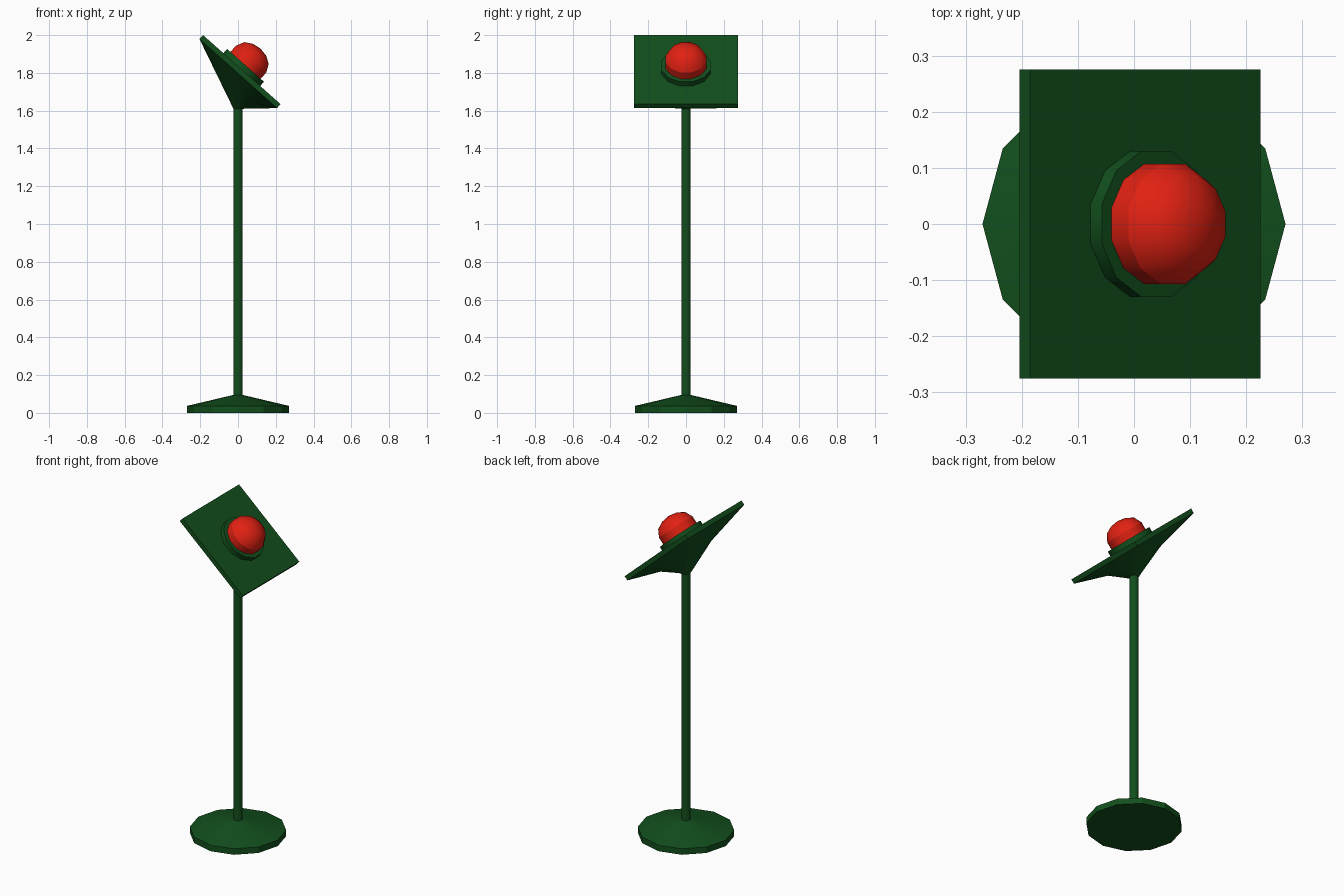
import bpy, bmesh, math
from mathutils import Matrix, Vector

if "Cube" in bpy.data.objects:
    bpy.data.objects.remove(bpy.data.objects["Cube"])

N = 12
TILT = math.radians(41.7)
# frame of the tilted panel: origin at the middle of its upper face
PANEL = Matrix.Translation((0.02, 0, 1.8175)) @ Matrix.Rotation(TILT, 4, 'Y')
HALF, THICK = 0.275, 0.028


def material(name, rgb):
    m = bpy.data.materials.new(name)
    m.diffuse_color = (*rgb, 1)
    m.use_nodes = True
    m.node_tree.nodes["Principled BSDF"].inputs["Base Color"].default_value = m.diffuse_color
    return m


GREEN = material("green_paint", (0.006, 0.078, 0.012))
RED = material("red_button", (0.75, 0.015, 0.006))


def loft(name, rings, mat, caps=(True, True), smooth=35):
    """Skin a list of rings; a ring of one point is a pole."""
    bm = bmesh.new()
    vs = [[bm.verts.new(p) for p in r] for r in rings]
    for a, b in zip(vs, vs[1:]):
        for i in range(N):
            j = (i + 1) % N
            if len(b) == 1:
                bm.faces.new((a[i], a[j], b[0]))
            else:
                bm.faces.new((a[i], a[j], b[j], b[i]))
    if caps[0]:
        bm.faces.new(vs[0][::-1])
    if caps[1] and len(vs[-1]) > 1:
        bm.faces.new(vs[-1])
    return finish(name, bm, mat, smooth)


def finish(name, bm, mat, smooth=0):
    bmesh.ops.recalc_face_normals(bm, faces=bm.faces[:])
    me = bpy.data.meshes.new(name)
    bm.to_mesh(me)
    bm.free()
    me.materials.append(mat)
    ob = bpy.data.objects.new(name, me)
    bpy.context.collection.objects.link(ob)
    if smooth:
        bpy.ops.object.select_all(action='DESELECT')
        ob.select_set(True)
        bpy.context.view_layer.objects.active = ob
        bpy.ops.object.shade_smooth_by_angle(angle=math.radians(smooth))
    return ob


def ring(r, z, turn=15, frame=Matrix(), square=False):
    pts = []
    for i in range(N):
        a = math.radians(turn) + 2 * math.pi * i / N
        c, s = math.cos(a), math.sin(a)
        k = r / max(abs(c), abs(s)) if square else r
        pts.append(frame @ Vector((c * k, s * k, z)))
    return pts


def lathe(name, profile, mat, turn=15, frame=Matrix(), caps=(True, True), smooth=35):
    rings = [ring(r, z, turn, frame) if r else [frame @ Vector((0, 0, z))]
             for r, z in profile]
    return loft(name, rings, mat, caps, smooth)


# foot and pole
lathe("base", [(0.27, 0), (0.27, 0.037), (0.025, 0.095)], GREEN, turn=0, smooth=12)
lathe("pole", [(0.025, 0.085), (0.025, 1.62)], GREEN)

# tilted square panel
bm = bmesh.new()
bmesh.ops.create_cube(bm, size=1, matrix=PANEL @ Matrix.Translation((0, 0, -THICK / 2))
                      @ Matrix.Diagonal((2 * HALF, 2 * HALF, THICK, 1)))
finish("panel", bm, GREEN)

# flared neck blending the round pole into the square panel
low = ring(0.025, 1.61)
disc = ring(0.285, -THICK, frame=PANEL)
mid = [p.lerp(q, 0.55) for p, q in zip(low, disc)]
loft("neck", [low, mid, ring(HALF, -THICK, frame=PANEL, square=True)], GREEN,
     caps=(False, False), smooth=40)

# collar and push button
lathe("collar", [(0.135, -0.002), (0.135, 0.03)], GREEN, frame=PANEL)
lathe("button_side", [(0.111, 0.028), (0.111, 0.075)], RED, frame=PANEL, caps=(True, False))
lathe("button_dome", [(0.111, 0.075), (0.089, 0.118), (0.048, 0.141), (0, 0.149)], RED,
      frame=PANEL, caps=(False, False), smooth=40)
